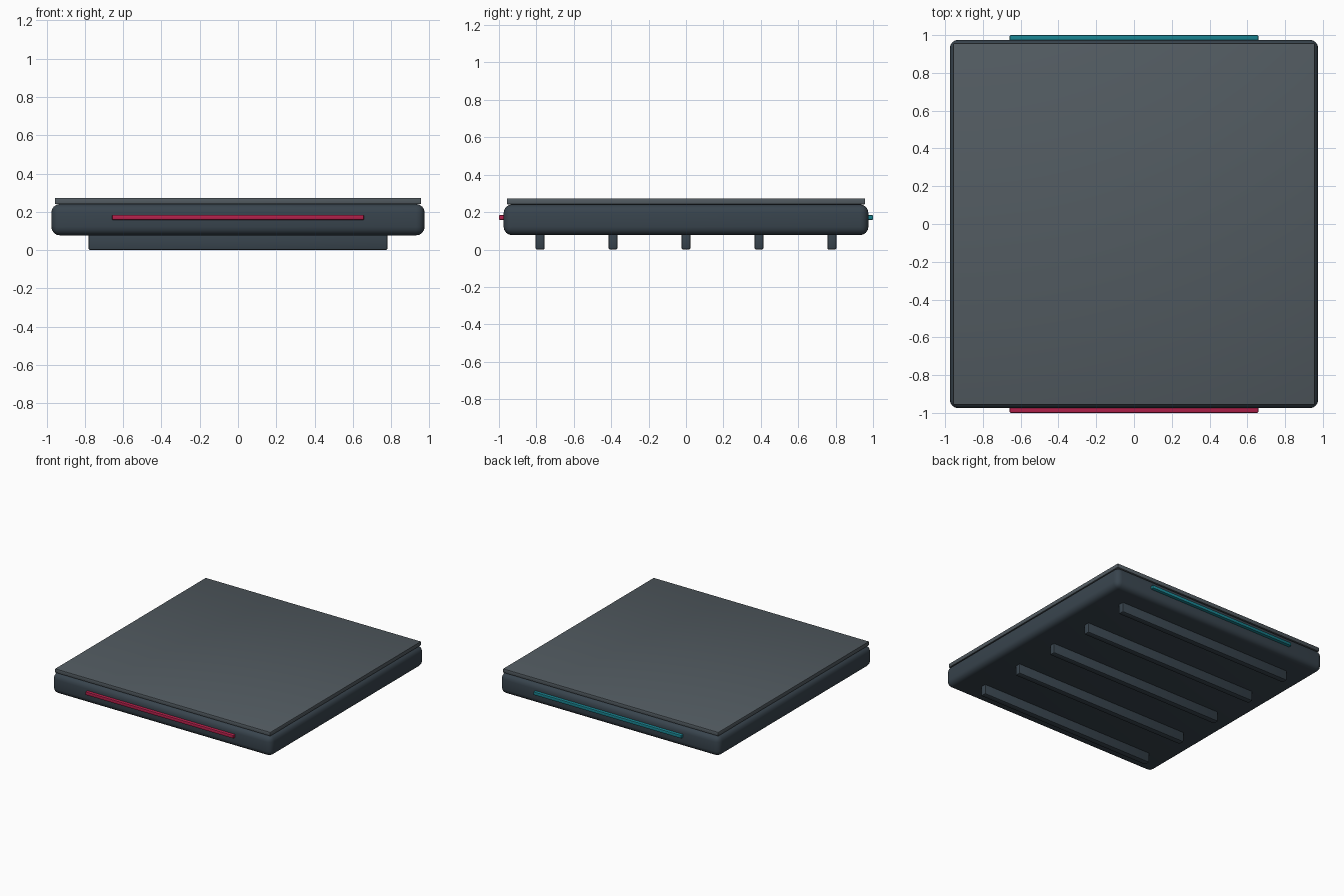
import bpy
from math import radians

if "Cube" in bpy.data.objects:
    bpy.data.objects.remove(bpy.data.objects["Cube"])


def material(name, color):
    m = bpy.data.materials.new(name)
    m.diffuse_color = color
    m.use_nodes = True
    m.node_tree.nodes["Principled BSDF"].inputs["Base Color"].default_value = m.diffuse_color
    return m


dark = material("dark_slate", (0.040, 0.058, 0.075, 1))
plate_mat = material("smoked_plate", (0.085, 0.105, 0.12, 0.85))
red = material("red", (0.45, 0.015, 0.07, 1))
teal = material("teal", (0.01, 0.22, 0.27, 1))


def box(name, size, loc, mat, bevel, segments=1):
    """Bevelled box of full size, centred on loc."""
    bpy.ops.mesh.primitive_cube_add(size=1, location=loc)
    ob = bpy.context.object
    ob.name = name
    ob.scale = size
    bpy.ops.object.transform_apply(location=False, rotation=False, scale=True)
    mod = ob.modifiers.new("bevel", 'BEVEL')
    mod.width = bevel
    mod.segments = segments
    bpy.ops.object.modifier_apply(modifier="bevel")
    bpy.ops.object.shade_smooth_by_angle(angle=radians(35))
    ob.data.materials.append(mat)
    return ob


# Rounded main slab
box("body", (1.95, 1.95, 0.164), (0, 0, 0.159), dark, 0.045, 4)

# Thin top plate
box("top_plate", (1.914, 1.914, 0.032), (0, 0, 0.257), plate_mat, 0.004, 2)

# Coloured edge strips, front and back
for name, side, mat in (("front_strip", -1, red), ("back_strip", 1, teal)):
    box(name, (1.316, 0.04, 0.026), (0, side * 0.98, 0.171), mat, 0.005, 2)

# Ribs underneath
for i in range(5):
    box(f"rib_{i + 1}", (1.56, 0.048, 0.09), (0, (i - 2) * 0.39, 0.045), dark, 0.008, 2)
